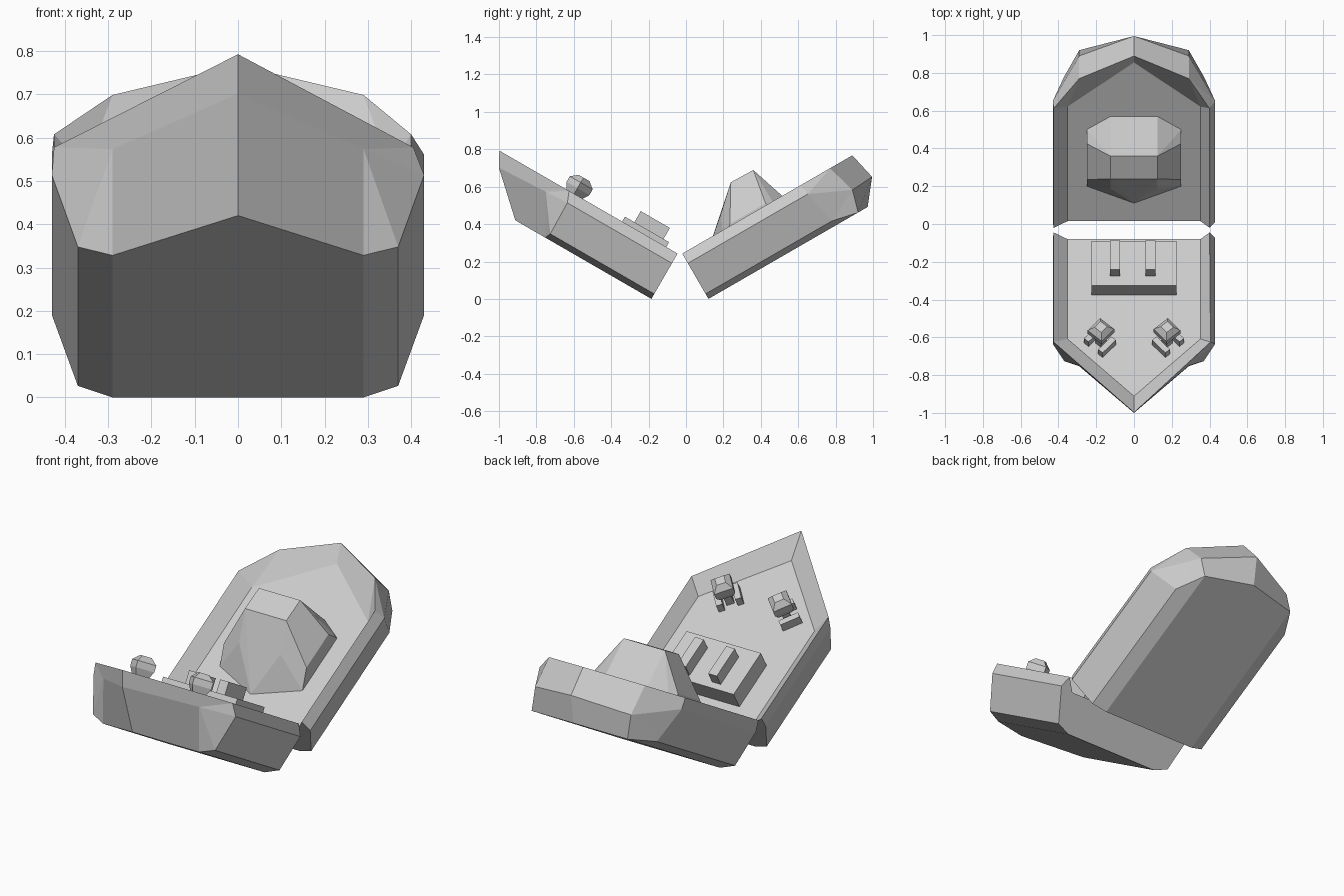
import bpy, bmesh
from math import sin, cos, radians
from mathutils import Vector, Matrix

if "Cube" in bpy.data.objects:
    bpy.data.objects.remove(bpy.data.objects["Cube"])

C, S = cos(radians(30)), sin(radians(30))
DECK = 0.21


def place(p, d):
    """(across, along from the break, up from keel) -> world; d=-1 bow, +1 stern"""
    x, s, h = p
    y0 = 0.12 if d > 0 else -0.185
    return Vector((x, y0 + d * (C * s - S * h), C * h + S * s))


def finish(bm, name):
    bmesh.ops.recalc_face_normals(bm, faces=bm.faces[:])
    me = bpy.data.meshes.new(name)
    bm.to_mesh(me)
    bm.free()
    ob = bpy.data.objects.new(name, me)
    bpy.context.collection.objects.link(ob)
    return ob


def hull_solid(name, pts, d):
    """Convex solid standing on the deck; heights are above the deck."""
    bm = bmesh.new()
    for x, s, h in pts:
        bm.verts.new(place((x, s, h + DECK), d))
    r = bmesh.ops.convex_hull(bm, input=bm.verts[:])
    junk = [v for v in bm.verts if not v.link_faces]
    bmesh.ops.delete(bm, geom=junk, context='VERTS')
    bmesh.ops.dissolve_limit(bm, angle_limit=0.03, verts=bm.verts[:], edges=bm.edges[:])
    return finish(bm, name)


def box(name, x, s, h, d):
    return hull_solid(name, [(a, b, c) for a in x for b in s for c in h], d)


# hull section at the break: keel, chine, side, rim, deck
SECTION = {'B0': (.29, 0, 0), 'C0': (.37, 0, .031), 'D0': (.43, 0, .22),
           'E0': (.40, 0, .28), 'F0': (.352, 0, DECK)}


def ship_half(name, pts, faces, d):
    pts = {**SECTION, **pts}
    bm = bmesh.new()
    verts = {}

    def v(key, side):
        x, s, h = pts[key]
        if x == 0:
            side = 1
        if side < 0 and key[0] == 'E':
            x = .425                      # port rim is a little wider
        if (key, side) not in verts:
            verts[key, side] = bm.verts.new(place((x * side, s, h), d))
        return verts[key, side]

    strips = [[a + '0', a + '1', b + '1', b + '0'] for a, b in zip('BCDE', 'CDEF')]
    for side in (-1, 1):
        for f in strips + faces:
            bm.faces.new([v(k, side) for k in f])
    # bottom, deck and break cap
    for a, tip in (('B', 'A2'), ('F', 'F2')):
        bm.faces.new([v(a + '0', -1), v(a + '1', -1), v(tip, 1), v(a + '1', 1), v(a + '0', 1)])
    bm.faces.new([v(k + '0', -1) for k in 'BCDEF'] + [v(k + '0', 1) for k in 'FEDCB'])
    return finish(bm, name)


# bow half
ship_half('bow_hull', {
    'B1': (.29, .656, 0), 'C1': (.37, .642, .031), 'D1': (.43, .646, .22),
    'E1': (.405, .67, .28), 'F1': (.352, .61, DECK), 'M': (.29, .776, .214),
    'A2': (0, .84, 0), 'K2': (0, 1.057, .20), 'E2': (0, 1.10, .28), 'F2': (0, .96, DECK)},
    [['B1', 'A2', 'K2', 'M'], ['M', 'K2', 'E2', 'E1'], ['B1', 'M', 'C1'],
     ['C1', 'M', 'D1'], ['D1', 'M', 'E1'], ['E1', 'E2', 'F2', 'F1']], -1)

# stern half
ship_half('stern_hull', {
    'B1': (.29, .924, 0), 'C1': (.37, .78, .031), 'D1': (.43, .74, .22),
    'E1': (.40, .73, .28), 'F1': (.352, .70, DECK), 'M': (.29, .958, .12),
    'R': (.29, .912, .28), 'A2': (0, .983, 0), 'K2': (0, 1.084, .128),
    'E2': (0, 1.05, .28), 'F2': (0, .97, DECK)},
    [['B1', 'A2', 'K2', 'M'], ['M', 'K2', 'E2', 'R'], ['C1', 'B1', 'M'],
     ['C1', 'M', 'D1'], ['D1', 'M', 'R'], ['D1', 'R', 'E1'], ['E1', 'R', 'F1'],
     ['R', 'E2', 'F2', 'F1']], 1)

# faceted deckhouse on the stern
half = [(0, .11, 0), (.25, .214, 0), (.25, .56, 0), (.125, .64, 0), (.25, .30, .08),
        (.25, .52, .08), (.125, .288, .153), (.125, .415, .27), (.125, .552, .267)]
hull_solid('deckhouse', [(x * m, s, h) for x, s, h in half for m in (-1, 1)], 1)

# cargo hatch with two blocks
box('hatch', (-.225, .225), (.07, .342), (0, .10), -1)
for x in (-.10, .088):
    box('hatch_block', (x - .026, x + .026), (.104, .284), (.09, .168), -1)

# two winches near the bow
for m in (-1, 1):
    turn = Matrix.Rotation(radians(-42) * m, 2)

    def local(u, w, h):
        p = turn @ Vector((u * m, w))
        q = turn @ Vector((u * m, w))
        return (m * .175 + q.x, .635 + q.y, h)

    for u in (-.05, .05):
        hull_solid('winch_foot', [local(u + a, b, h) for a in (-.016, .016)
                                  for b in (-.045, .06) for h in (0, .05)], -1)
    knob = [local(a, b, h) for h, r in ((.07, .035), (.105, .05), (.14, .05), (.17, .024))
            for a in (-r, r) for b in (-r, r)]
    hull_solid('winch_drum', knob, -1)
    hull_solid('winch_post', [local(a, b, h) for a in (-.02, .02)
                              for b in (-.02, .02) for h in (0, .09)], -1)
